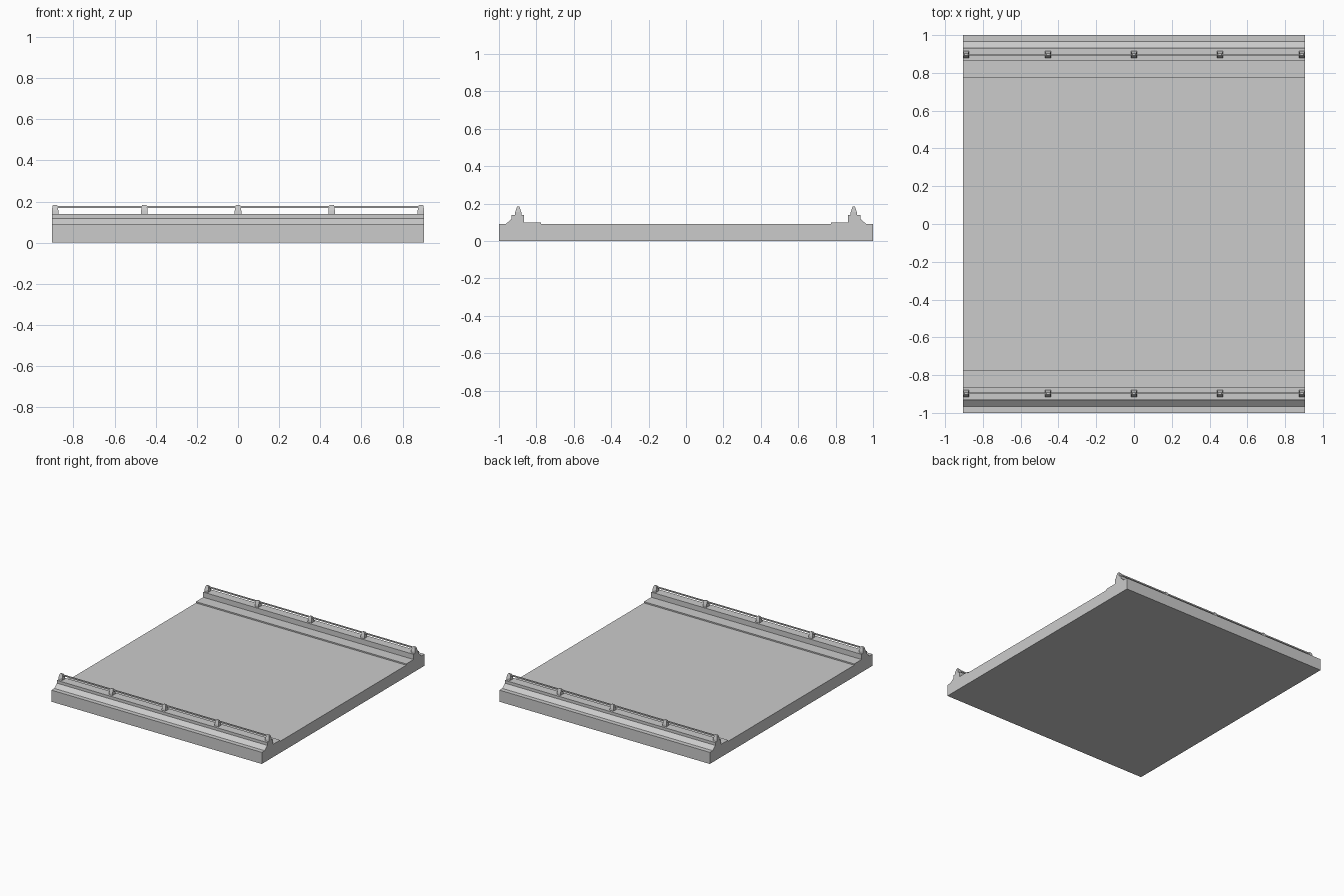
import bpy, bmesh

if "Cube" in bpy.data.objects:
    bpy.data.objects.remove(bpy.data.objects["Cube"])

HALF_X = 0.905
RAIL_Y = 0.897


def finish(name, bm):
    bmesh.ops.recalc_face_normals(bm, faces=bm.faces)
    mesh = bpy.data.meshes.new(name)
    bm.to_mesh(mesh)
    bm.free()
    obj = bpy.data.objects.new(name, mesh)
    bpy.context.collection.objects.link(obj)
    return obj


def extrude_x(name, profile, half):
    """Extrude a closed (y, z) profile along x."""
    bm = bmesh.new()
    face = bm.faces.new([bm.verts.new((-half, y, z)) for y, z in profile])
    ext = bmesh.ops.extrude_face_region(bm, geom=[face])
    moved = [v for v in ext["geom"] if isinstance(v, bmesh.types.BMVert)]
    bmesh.ops.translate(bm, verts=moved, vec=(2 * half, 0, 0))
    return finish(name, bm)


def post(name, x, y):
    """Tapered post lofted through square rings (half x, half y, z)."""
    rings = [(0.016, 0.018, 0.14), (0.016, 0.016, 0.156),
             (0.012, 0.008, 0.180), (0.009, 0.005, 0.184)]
    bm = bmesh.new()
    loops = [[bm.verts.new((x + sx * hx, y + sy * hy, z))
              for sx, sy in ((-1, -1), (1, -1), (1, 1), (-1, 1))]
             for hx, hy, z in rings]
    for a, b in zip(loops, loops[1:]):
        for i in range(4):
            j = (i + 1) % 4
            bm.faces.new((a[i], a[j], b[j], b[i]))
    bm.faces.new(loops[0])
    bm.faces.new(loops[-1])
    return finish(name, bm)


# Deck with kerbs and raised walkways, mirrored across y
side = [(1, 0), (1, 0.09), (0.965, 0.09), (0.932, 0.118), (0.932, 0.14),
        (0.865, 0.14), (0.865, 0.10), (0.775, 0.10), (0.775, 0.09)]
extrude_x("bridge_deck", side + [(-y, z) for y, z in reversed(side)], HALF_X)

# Railings on both sides
for label, s in (("front", -1), ("back", 1)):
    y = s * RAIL_Y
    extrude_x(f"{label}_handrail",
              [(y - 0.004, 0.169), (y + 0.004, 0.169),
               (y + 0.004, 0.179), (y - 0.004, 0.179)], HALF_X - 0.012)
    for i, x in enumerate((-0.889, -0.455, 0, 0.455, 0.889)):
        post(f"{label}_rail_post_{i + 1}", x, y)
